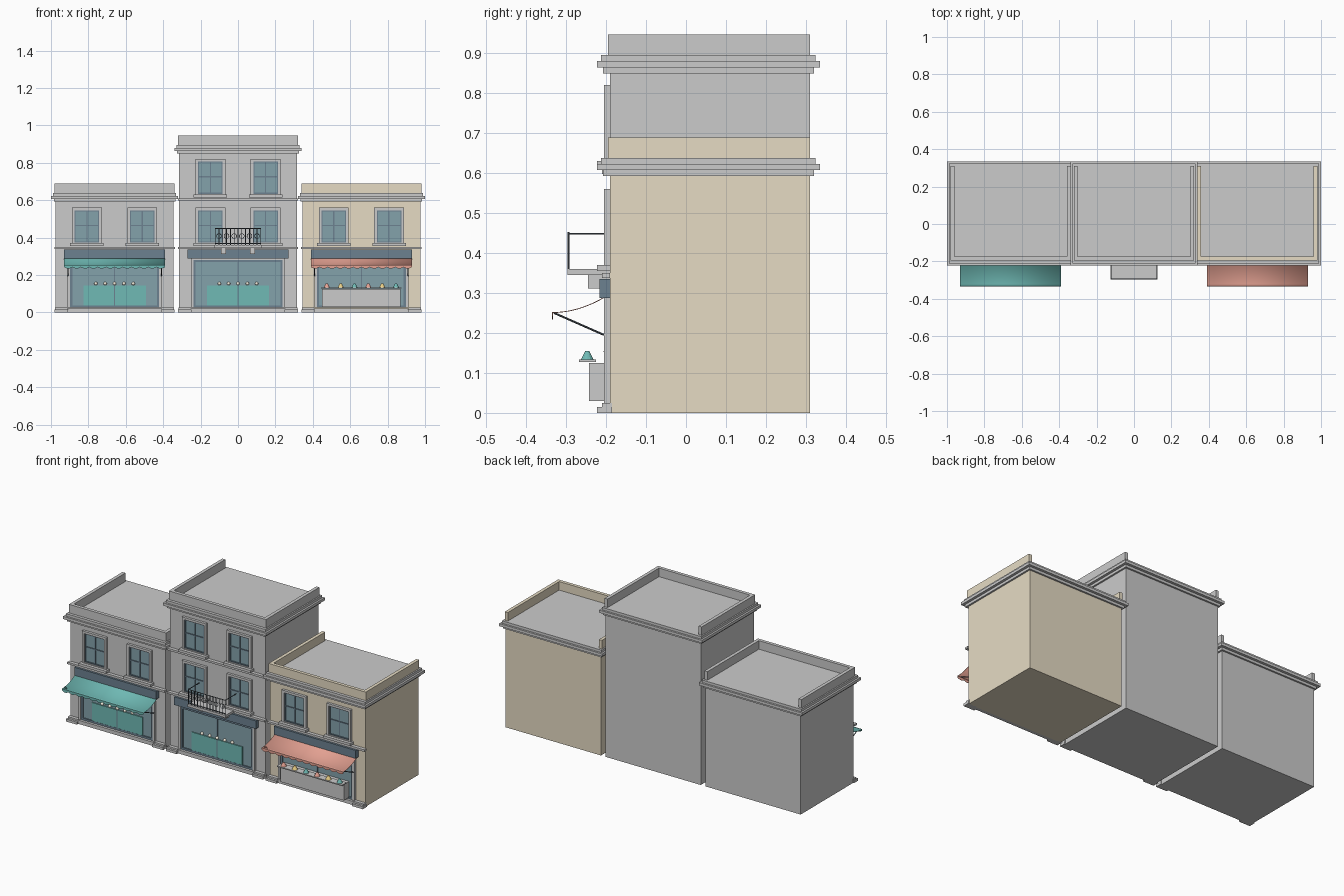
import bpy, bmesh, math
from mathutils import Vector

if "Cube" in bpy.data.objects:
    bpy.data.objects.remove(bpy.data.objects["Cube"])


def material(name, rgb):
    m = bpy.data.materials.new(name)
    m.diffuse_color = (*rgb, 1)
    m.use_nodes = True
    m.node_tree.nodes["Principled BSDF"].inputs["Base Color"].default_value = m.diffuse_color
    return m


SAND = material("sand", (0.79, 0.71, 0.55))
GLASS = material("glass", (0.23, 0.36, 0.41))
NAVY = material("navy", (0.15, 0.22, 0.28))
TEAL = material("teal", (0.16, 0.49, 0.46))
CORAL = material("coral", (0.78, 0.36, 0.29))
MUSTARD = material("mustard", (0.85, 0.65, 0.25))
IRON = material("iron", (0.08, 0.1, 0.12))
CREAM = material("cream", (0.93, 0.88, 0.75))
FRONT = -0.19
BACK = 0.31


def finish(name, bm, mat=None):
    bmesh.ops.recalc_face_normals(bm, faces=bm.faces)
    me = bpy.data.meshes.new(name)
    bm.to_mesh(me)
    bm.free()
    ob = bpy.data.objects.new(name, me)
    bpy.context.collection.objects.link(ob)
    if mat:
        me.materials.append(mat)
    return ob


def add_box(bm, x0, x1, y0, y1, z0, z1):
    vs = bmesh.ops.create_cube(bm, size=1)["verts"]
    for v in vs:
        v.co = Vector((x1 if v.co.x > 0 else x0, y1 if v.co.y > 0 else y0, z1 if v.co.z > 0 else z0))


def boxes(name, dims, mat=None):
    bm = bmesh.new()
    for d in dims:
        add_box(bm, *d)
    return finish(name, bm, mat)


def frame(name, cx, half, z0, z1, w, y0, y1, mat=None, bottom=True):
    """Surround of bar width w around an opening."""
    d = [(cx - half, cx - half + w, y0, y1, z0, z1), (cx + half - w, cx + half, y0, y1, z0, z1),
         (cx - half + w, cx + half - w, y0, y1, z1 - w, z1)]
    if bottom:
        d.append((cx - half + w, cx + half - w, y0, y1, z0, z0 + w))
    return boxes(name, d, mat)


def rods(name, pairs, r, mat):
    bm = bmesh.new()
    for a, b in pairs:
        a, b = Vector(a), Vector(b)
        q = (b - a).to_track_quat('Z', 'Y')
        vs = bmesh.ops.create_cone(bm, cap_ends=True, segments=8, radius1=r, radius2=r,
                                   depth=(b - a).length)["verts"]
        for v in vs:
            v.co = q @ v.co + (a + b) / 2
    return finish(name, bm, mat)


# ---- upper window: surround, sill, pane and glazing bars
def window(cx, z0):
    z1 = z0 + 0.2
    frame("window_surround", cx, 0.08, z0, z1, 0.014, -0.205, FRONT)
    boxes("window_sill", [(cx - 0.09, cx + 0.09, -0.223, FRONT, z0 - 0.005, z0 + 0.01)])
    boxes("window_pane", [(cx - 0.066, cx + 0.066, -0.193, FRONT + 0.005, z0 + 0.014, z1 - 0.014)], GLASS)
    frame("window_sash", cx, 0.066, z0 + 0.014, z1 - 0.014, 0.006, -0.198, -0.192, NAVY)
    zm = z0 + 0.105
    boxes("glazing_bars", [(cx - 0.003, cx + 0.003, -0.197, -0.192, z0 + 0.02, z1 - 0.02),
                           (cx - 0.06, cx + 0.06, -0.197, -0.192, zm - 0.003, zm + 0.003)], NAVY)


# ---- shopfront with glazing, sign board and display
def shopfront(cx, counter=False):
    frame("shop_frame", cx, 0.252, 0.025, 0.295, 0.014, -0.205, FRONT, None, False)
    frame("shop_inner_frame", cx, 0.238, 0.025, 0.281, 0.012, -0.2, FRONT, NAVY)
    boxes("shop_glass", [(cx - 0.23, cx + 0.23, -0.193, FRONT + 0.005, 0.03, 0.275)], GLASS)
    boxes("shop_mullion", [(cx - 0.003, cx + 0.003, -0.198, -0.192, 0.03, 0.275)], NAVY)
    boxes("sign_board", [(cx - 0.27, cx + 0.27, -0.217, FRONT, 0.287, 0.335)], NAVY)
    if counter:
        return
    boxes("display_panel", [(cx - 0.167, cx - 0.003, -0.199, -0.19, 0.03, 0.145),
                            (cx + 0.003, cx + 0.167, -0.199, -0.19, 0.03, 0.145)], TEAL)
    bm = bmesh.new()
    for i in range(-2, 3):
        vs = bmesh.ops.create_uvsphere(bm, u_segments=12, v_segments=8, radius=0.009)["verts"]
        for v in vs:
            v.co += Vector((cx + i * 0.05, -0.197, 0.154))
    ob = finish("display_globes", bm, CREAM)
    for p in ob.data.polygons:
        p.use_smooth = True


# ---- sagging awning with scalloped valance and arms
def awning(cx, mat):
    bm = bmesh.new()
    n, half = 10, 0.27
    rows = []
    for i in range(n + 1):
        t = i / n
        y, z = -0.205 - 0.13 * t, 0.252 + 0.038 * (1 - t) ** 2
        rows.append([bm.verts.new((cx + s * half, y, z)) for s in (-1, 1)])
    for a, b in zip(rows, rows[1:]):
        bm.faces.new((a[0], a[1], b[1], b[0]))
    ob = finish("awning_canopy", bm, mat)
    for p in ob.data.polygons:
        p.use_smooth = True
    ob.modifiers.new("thickness", 'SOLIDIFY').thickness = 0.002
    bm = bmesh.new()
    steps = 72
    prev = None
    for i in range(steps + 1):
        x = cx - half + 2 * half * i / steps
        drop = 0.010 + 0.008 * abs(math.sin(math.pi * i / 6))
        cur = (bm.verts.new((x, -0.335, 0.252)), bm.verts.new((x, -0.335, 0.252 - drop)))
        if prev:
            bm.faces.new((prev[0], prev[1], cur[1], cur[0]))
        prev = cur
    finish("awning_valance", bm, mat).modifiers.new("thickness", 'SOLIDIFY').thickness = 0.002
    rods("awning_arms", [((cx + s * 0.25, -0.205, 0.195), (cx + s * 0.25, -0.33, 0.25)) for s in (-1, 1)],
         0.0025, IRON)


# ---- one terrace building
def building(cx, eave, floors, wall):
    h = 0.315
    boxes("building_body", [(cx - h, cx + h, FRONT, BACK, 0, eave)], wall)
    # stepped cornice that closes the roof
    boxes("cornice", [(cx - h - o, cx + h + o, FRONT - o - 0.008, BACK + o, eave + a, eave + b)
                      for o, a, b in ((0.01, 0, 0.015), (0.025, 0.015, 0.031), (0.014, 0.031, 0.046))])
    # parapet on front and sides, open at the back
    p, z0, z1, t = 0.321, eave + 0.046, eave + 0.097, 0.02
    boxes("parapet", [(cx - p, cx + p, -0.195, -0.195 + t, z0, z1),
                      (cx - p, cx - p + t, -0.195 + t, BACK, z0, z1),
                      (cx + p - t, cx + p, -0.195 + t, BACK, z0, z1)], wall)
    # plinth and corner blocks
    boxes("plinth", [(cx - 0.25, cx + 0.25, -0.21, FRONT, 0, 0.022)])
    for s in (-1, 1):
        c = cx + s * 0.285
        boxes("corner_block", [(c - 0.036, c + 0.036, -0.223, -0.185, 0, 0.015),
                               (c - 0.033, c + 0.033, -0.21, -0.185, 0.015, 0.025)])
    for f in range(floors):
        z = 0.36 + 0.26 * f
        boxes("string_course", [(cx - 0.322, cx + 0.322, -0.21, FRONT, z - 0.022, z - 0.01)])
        for s in (-1, 1):
            window(cx + s * 0.148, z)


building(-0.66, 0.592, 1, None)
building(0, 0.849, 2, None)
building(0.66, 0.592, 1, SAND)
shopfront(-0.66)
shopfront(0)
shopfront(0.66, True)
awning(-0.66, TEAL)
awning(0.66, CORAL)

# ---- spice counter with tray and heaped cones
boxes("counter", [(0.45, 0.87, -0.243, FRONT, 0.03, 0.125)])
boxes("counter_tray", [(0.445, 0.875, -0.268, -0.225, 0.127, 0.133)])
for i in range(6):
    bm = bmesh.new()
    vs = bmesh.ops.create_cone(bm, cap_ends=True, segments=12, radius1=0.016, radius2=0.005, depth=0.022)["verts"]
    for v in vs:
        v.co += Vector((0.66 + (i - 2.5) * 0.074, -0.247, 0.144))
    finish("spice_heap", bm, (CORAL, MUSTARD, TEAL)[i % 3])

# ---- balcony: slab, brackets, iron railing with rings
boxes("balcony_slab", [(-0.125, 0.125, -0.297, FRONT, 0.345, 0.36)])
boxes("balcony_brackets", [(s * 0.077 - 0.014, s * 0.077 + 0.014, -0.245, FRONT, 0.311, 0.345) for s in (-1, 1)])
e, yf = 0.122, -0.294
bars = [((-e, yf, 0.448), (e, yf, 0.448)), ((-e, yf, 0.368), (e, yf, 0.368))]
for s in (-e, e):
    bars += [((s, yf, 0.448), (s, FRONT, 0.448)), ((s, yf, 0.36), (s, yf, 0.452))]
for i in range(1, 12):
    x = -e + 2 * e * i / 12
    bars.append(((x, yf, 0.36), (x, yf, 0.448)))
rods("balcony_railing", bars, 0.0022, IRON)
for i in range(6):
    bpy.ops.mesh.primitive_torus_add(major_segments=16, minor_segments=6, major_radius=0.013, minor_radius=0.0016,
                                     location=((i - 2.5) * 0.0407, yf, 0.408), rotation=(math.pi / 2, 0, 0))
    bpy.context.object.name = "railing_ring"
    bpy.context.object.data.materials.append(IRON)
